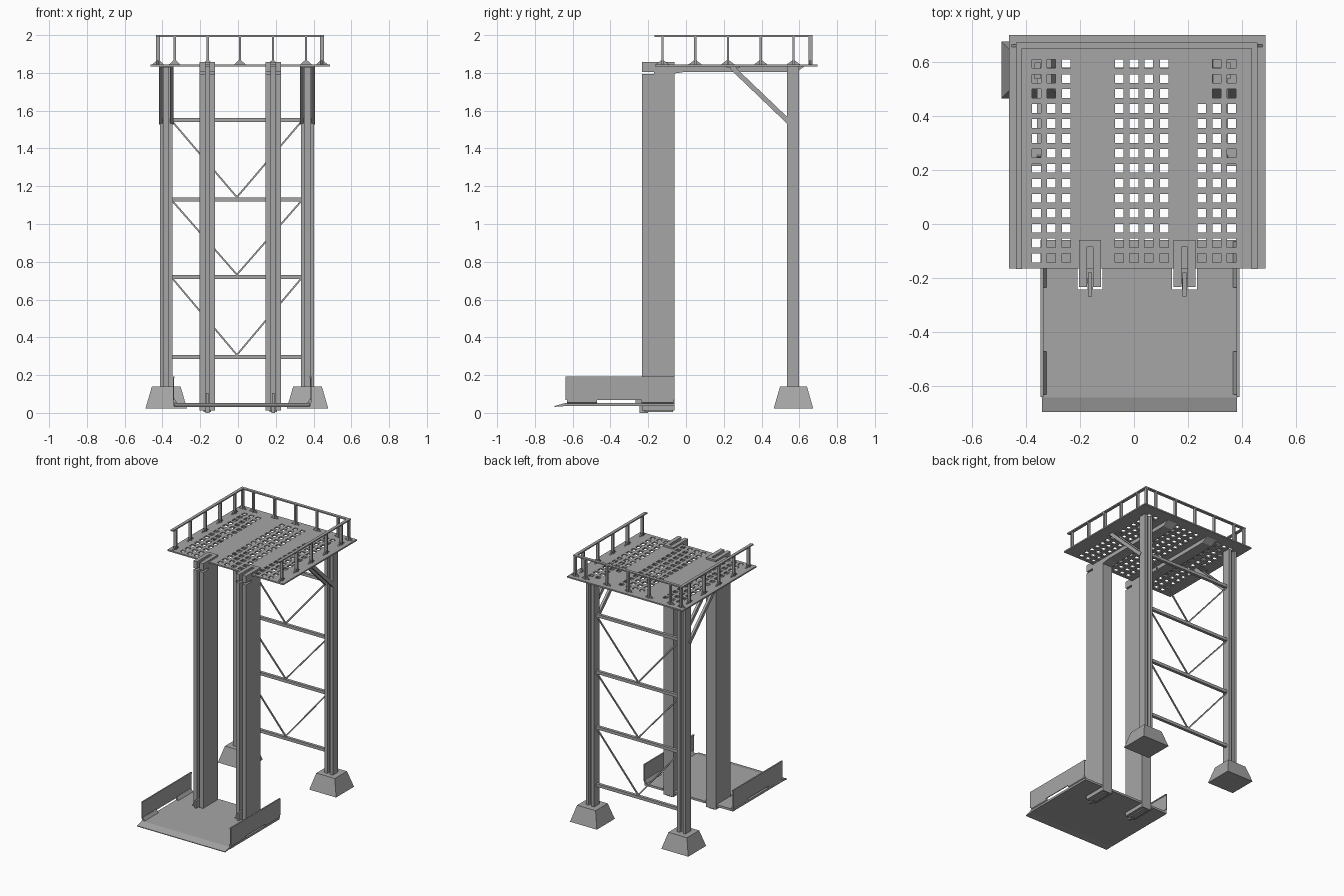
import bpy, bmesh, math
from mathutils import Vector

cube = bpy.data.objects.get("Cube")
if cube:
    bpy.data.objects.remove(cube)

steel = bpy.data.materials.new("steel_grey")
steel.use_nodes = True
GREY = (0.38, 0.38, 0.38, 1)
steel.diffuse_color = GREY
steel.node_tree.nodes["Principled BSDF"].inputs["Base Color"].default_value = GREY


def finish(name, bm):
    bmesh.ops.recalc_face_normals(bm, faces=bm.faces)
    mesh = bpy.data.meshes.new(name)
    bm.to_mesh(mesh)
    bm.free()
    mesh.materials.append(steel)
    ob = bpy.data.objects.new(name, mesh)
    bpy.context.collection.objects.link(ob)
    return ob


def box(name, x, y, z, taper=0.0):
    """Box from three (min, max) ranges; taper pulls the top inwards."""
    bm = bmesh.new()
    bmesh.ops.create_cube(bm, size=1)
    for v in bm.verts:
        top = v.co.z > 0
        for i, (a, b) in enumerate((x, y, z)):
            inset = math.copysign(taper, v.co[i]) if top and i < 2 else 0
            v.co[i] = (a + b) / 2 + v.co[i] * (b - a) - inset
    return finish(name, bm)


def prism(name, profile, axis, lo, hi):
    """Extrude a 2D profile along an axis (0 = x, 1 = y, 2 = z)."""
    bm = bmesh.new()
    pts = []
    for p in profile:
        c = list(p)
        c.insert(axis, lo)
        pts.append(bm.verts.new(c))
    face = bm.faces.new(pts)
    new = bmesh.ops.extrude_face_region(bm, geom=[face])["geom"]
    step = Vector((0, 0, 0))
    step[axis] = hi - lo
    bmesh.ops.translate(bm, vec=step, verts=[g for g in new if isinstance(g, bmesh.types.BMVert)])
    return finish(name, bm)


def strut(name, a, b, width, depth):
    """Straight square bar between two points."""
    a, b = Vector(a), Vector(b)
    ob = box(name, (-width / 2, width / 2), (-depth / 2, depth / 2), (0, (b - a).length))
    ob.location = a
    ob.rotation_euler = (b - a).to_track_quat('Z', 'Y').to_euler()
    return ob


def sheet(name, x, y, top, thick, holes):
    """Flat plate with rectangular holes given as (x0, x1, y0, y1)."""
    xs = sorted({round(v, 4) for h in holes for v in h[:2]} | set(x))
    ys = sorted({round(v, 4) for h in holes for v in h[2:]} | set(y))
    bm = bmesh.new()
    for x0, x1 in zip(xs, xs[1:]):
        for y0, y1 in zip(ys, ys[1:]):
            cx, cy = (x0 + x1) / 2, (y0 + y1) / 2
            if any(h[0] < cx < h[1] and h[2] < cy < h[3] for h in holes):
                continue
            bm.faces.new([bm.verts.new((u, v, top)) for u, v in ((x0, y0), (x1, y0), (x1, y1), (x0, y1))])
    bmesh.ops.remove_doubles(bm, verts=bm.verts, dist=1e-5)
    ob = finish(name, bm)
    for f in ob.data.polygons:
        if f.normal.z < 0:
            f.flip()
    mod = ob.modifiers.new("thickness", 'SOLIDIFY')
    mod.thickness = thick
    mod.offset = -1
    return ob


DECK = 1.845
MASTS = {"right": -0.162, "left": 0.187}
POSTS = {"right": -0.38, "left": 0.368}

# Perforated upper platform
holes = []
for cx in (-0.36, -0.305, -0.25, -0.055, 0, 0.055, 0.112, 0.25, 0.305, 0.36):
    for row in range(14):
        cy = 0.592 - row * 0.0552
        if cx == 0.25 and row < 3:
            continue
        holes.append((cx - 0.016, cx + 0.016, cy - 0.016, cy + 0.016))
sheet("upper_platform", (-0.462, 0.486), (-0.165, 0.697), DECK, 0.01, holes)

# Guard rail on the sides and back
RX, RY, W = (-0.435, 0.456), 0.67, 0.022
for side, x0 in (("right", RX[0]), ("left", RX[1] - W)):
    box(f"{side}_top_rail", (x0, x0 + W), (-0.167, RY), (1.991, 2.0))
    for i in range(5):
        y = -0.125 + i * 0.1735
        box(f"{side}_rail_post", (x0, x0 + W), (y - 0.006, y + 0.006), (DECK, 1.995))
        prism(f"{side}_rail_gusset", [(y - 0.035, DECK), (y + 0.035, DECK), (y + 0.008, 1.865), (y - 0.008, 1.865)],
              0, x0 + 0.006, x0 + 0.014)
box("back_top_rail", RX, (RY - W, RY), (1.991, 2.0))
for x in (RX[0] + 0.012, -0.335, -0.16, 0.01, 0.185, 0.36, RX[1] - 0.012):
    box("back_rail_post", (x - 0.006, x + 0.006), (RY - W, RY), (DECK, 1.995))
    prism("back_rail_gusset", [(x - 0.03, DECK), (x + 0.03, DECK), (x + 0.008, 1.865), (x - 0.008, 1.865)],
          1, RY - 0.016, RY - 0.008)

# Slotted front masts, deck beams and carriage hooks
for side, cx in MASTS.items():
    h, s = 0.041, 0.011
    outline = [(cx - h, -0.06), (cx - h, -0.232), (cx - s, -0.232), (cx - s, -0.085),
               (cx + s, -0.085), (cx + s, -0.232), (cx + h, -0.232), (cx + h, -0.06)]
    neck = [(x, max(y, -0.17)) for x, y in outline]
    prism(f"{side}_mast", outline, 2, 0.012, 1.793)
    prism(f"{side}_mast_neck", neck, 2, 1.793, 1.806)
    prism(f"{side}_mast_cap", outline, 2, 1.806, 1.858)
    prism(f"{side}_deck_beam", [(-0.06, 1.797), (0, 1.806), (0.585, 1.806), (0.63, 1.836), (-0.06, 1.836)],
          0, cx - h, cx + h)
    box(f"{side}_mast_foot", (cx - 0.02, cx + 0.02), (-0.22, -0.07), (0.004, 0.014))
    box(f"{side}_carriage_hook", (cx - 0.007, cx + 0.007), (-0.268, -0.18), (0.05, 0.105))
    box(f"{side}_hook_roller", (cx - 0.01, cx + 0.01), (-0.245, -0.2), (0.0, 0.05))

# Rear posts with footings and knee braces
for side, cx in POSTS.items():
    h, web, f = 0.034, 0.006, 0.022
    y0, y1 = 0.535, 0.597
    right_half = [(h, y0), (h, y1), (h - f, y1), (h - f, y1 - 0.024), (h - f, y0 + 0.024), (h - f, y0)]
    i_shape = [right_half[k] for k in (5, 0, 1, 2, 3)] + \
              [(-x, y) for x, y in (right_half[k] for k in (3, 2, 1, 0, 5))] + \
              [(-right_half[4][0], right_half[4][1]), right_half[4]]
    prism(f"{side}_rear_post", [(cx + x, y) for x, y in i_shape], 2, 0.14, 1.836)
    box(f"{side}_footing", (cx - 0.11, cx + 0.11), (0.464, 0.674), (0.022, 0.14), taper=0.034)
    for d in (-0.03, 0.03):
        strut(f"{side}_knee_brace", (cx + d, 0.55, 1.535), (cx + d, 0.24, 1.832), 0.018, 0.026)
    box(f"{side}_brace_plate", (cx - 0.038, cx + 0.038), (0.215, 0.285), (1.828, 1.836))

# Cross bars and V bracing between the rear posts
levels = (1.55, 1.13, 0.72, 0.295)
for z in levels:
    box("cross_bar", (-0.346, 0.334), (0.555, 0.577), (z - 0.011, z + 0.011))
for top, low in zip(levels, levels[1:]):
    for x in (-0.344, 0.332):
        strut("v_brace", (x, 0.566, top - 0.012), (-0.006, 0.566, low + 0.012), 0.009, 0.009)

# Lower loading floor with cut-outs around the masts, and a sloped lip
slots = [(cx - 0.046, cx + 0.046, -0.242, -0.06) for cx in MASTS.values()]
sheet("lower_floor", (-0.342, 0.383), (-0.64, -0.06), 0.052, 0.016, slots)
prism("ramp_lip", [(-0.64, 0.052), (-0.64, 0.036), (-0.695, 0.032), (-0.695, 0.037)], 0, -0.34, 0.38)

# Side walls of the floor, each on two tabs
for side, x, inward in (("right", -0.345, 1), ("left", 0.389, -1)):
    def span(a, b):
        return tuple(sorted((x + inward * a, x + inward * b)))
    box(f"{side}_wall", span(0, 0.006), (-0.638, -0.06), (0.068, 0.19))
    box(f"{side}_wall_top_edge", span(0, 0.01), (-0.638, -0.06), (0.184, 0.192))
    for y in ((-0.63, -0.47), (-0.235, -0.065)):
        prism(f"{side}_wall_tab", [(x, 0.075), (x + inward * 0.008, 0.075),
                                   (x + inward * 0.024, 0.05), (x + inward * 0.012, 0.045), (x, 0.055)],
              1, *y)
